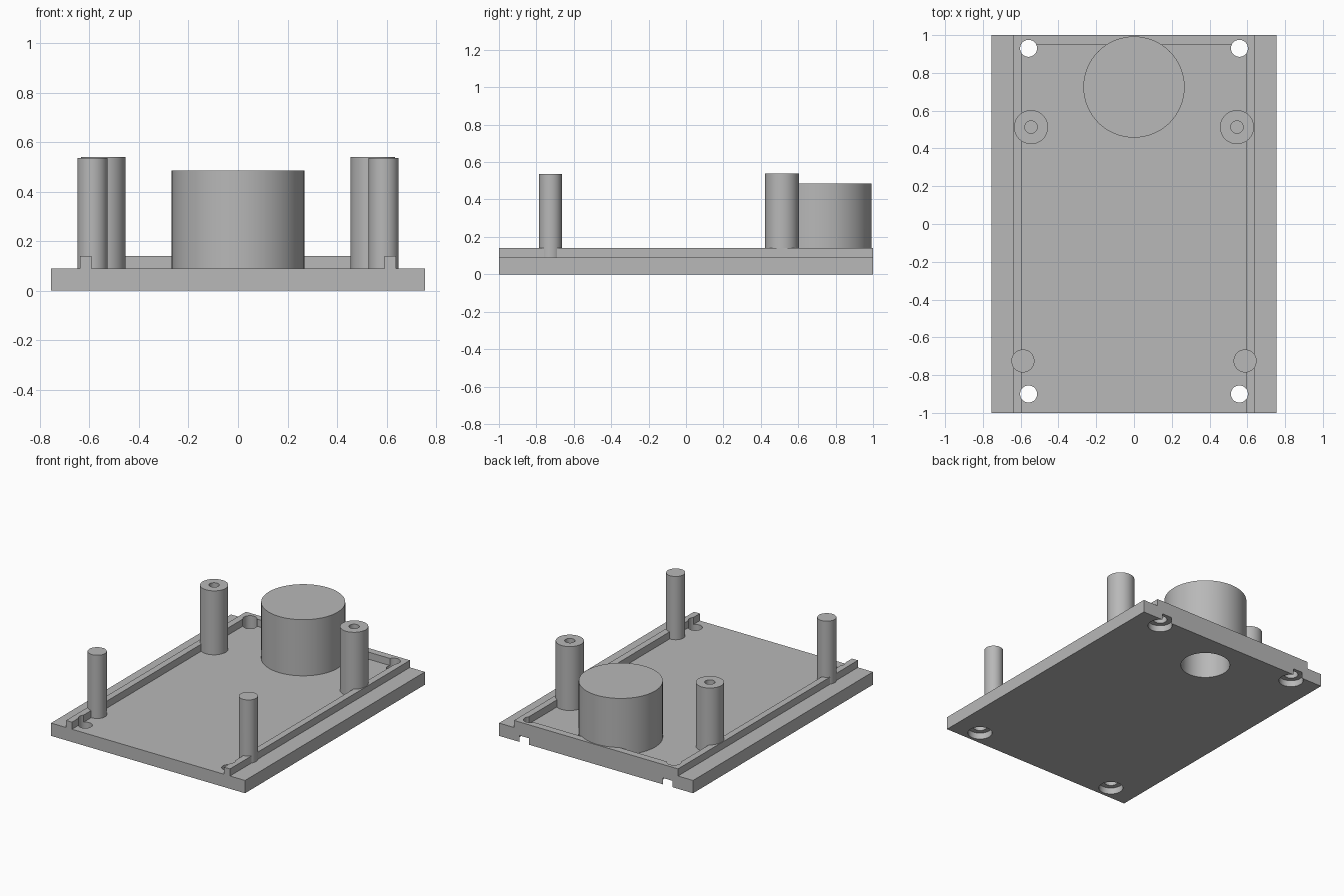
import bpy, bmesh

cube = bpy.data.objects.get("Cube")
if cube:
    bpy.data.objects.remove(cube, do_unlink=True)

grey = bpy.data.materials.new("plain grey")
grey.use_nodes = True
colour = (0.48, 0.48, 0.48, 1)
grey.diffuse_color = colour
grey.node_tree.nodes["Principled BSDF"].inputs["Base Color"].default_value = colour

FLOOR, RIM = 0.09, 0.14


def finish(name, bm):
    bmesh.ops.recalc_face_normals(bm, faces=bm.faces)
    mesh = bpy.data.meshes.new(name)
    bm.to_mesh(mesh)
    bm.free()
    mesh.materials.append(grey)
    obj = bpy.data.objects.new(name, mesh)
    bpy.context.collection.objects.link(obj)
    return obj


def cylinder(name, x, y, radius, bottom, top):
    bm = bmesh.new()
    bmesh.ops.create_cone(bm, cap_ends=True, segments=64, radius1=radius,
                          radius2=radius, depth=top - bottom)
    bmesh.ops.translate(bm, verts=bm.verts, vec=(x, y, (top + bottom) / 2))
    return finish(name, bm)


def extrude(name, points, start, length):
    """Extrude an x-z profile along y."""
    bm = bmesh.new()
    face = bm.faces.new([bm.verts.new((x, start, z)) for x, z in points])
    new = bmesh.ops.extrude_face_region(bm, geom=[face])["geom"]
    bmesh.ops.translate(bm, vec=(0, length, 0),
                        verts=[v for v in new if isinstance(v, bmesh.types.BMVert)])
    return finish(name, bm)


def combine(target, other, operation):
    """Apply one boolean and discard the helper."""
    other.hide_render = True
    mod = target.modifiers.new("combine", 'BOOLEAN')
    mod.operation, mod.object, mod.solver = operation, other, 'EXACT'
    bpy.ops.object.select_all(action='DESELECT')
    bpy.context.view_layer.objects.active = target
    target.select_set(True)
    bpy.ops.object.modifier_apply(modifier=mod.name)
    bpy.data.objects.remove(other, do_unlink=True)


# Base plate with its two long rails
half = [(0.755, 0), (0.755, FLOOR), (0.638, FLOOR), (0.638, RIM),
        (0.592, RIM), (0.592, FLOOR)]
base = extrude("base_plate", half + [(-x, z) for x, z in reversed(half)], -1, 2)

# Rear wall between the rails
wall = [(-0.615, 0.05), (0.615, 0.05), (0.615, RIM), (-0.615, RIM)]
combine(base, extrude("rear_wall", wall, 0.95, 0.05), 'UNION')

# Corner screw holes, counterbored from below
for x in (-0.558, 0.558):
    for y in (-0.9, 0.93):
        combine(base, cylinder("screw_hole", x, y, 0.045, -0.1, 0.3), 'DIFFERENCE')
        combine(base, cylinder("counterbore", x, y, 0.079, -0.1, 0.045), 'DIFFERENCE')

# Front pins and hollow rear posts
for x in (-1, 1):
    combine(base, cylinder("front_pin", x * 0.588, -0.725, 0.061, 0.05, 0.535), 'UNION')
    combine(base, cylinder("rear_post", x * 0.545, 0.513, 0.09, 0.05, 0.54), 'UNION')
    combine(base, cylinder("post_bore", x * 0.545, 0.513, 0.033, 0.2, 0.7), 'DIFFERENCE')

# Large drum, open underneath
combine(base, cylinder("drum", 0, 0.725, 0.268, 0.05, 0.485), 'UNION')
combine(base, cylinder("drum_bore", 0, 0.725, 0.16, -0.1, 0.44), 'DIFFERENCE')

bpy.ops.object.shade_smooth_by_angle()
